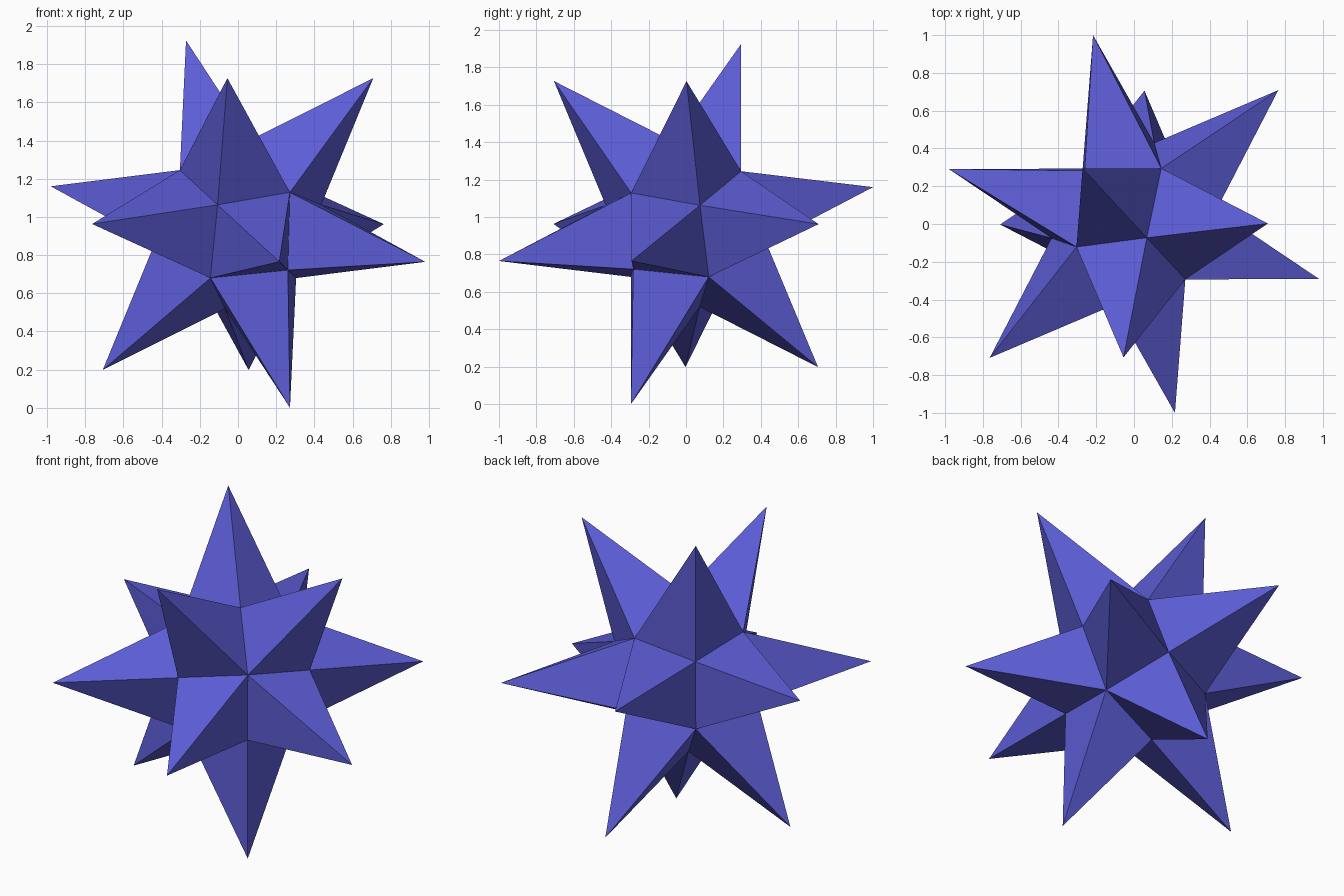
import bpy, bmesh
from itertools import product
from mathutils import Vector, Matrix

cube = bpy.data.objects.get("Cube")
if cube:
    bpy.data.objects.remove(cube, do_unlink=True)

TIP = 0.737     # each spike tip is (axis + axis) * TIP
OCT = 0.433     # valley points on the six main axes
DIAG = 0.262    # valley points on the eight diagonals

# Violet blue material
mat = bpy.data.materials.new("violet_blue")
mat.use_nodes = True
colour = (0.11, 0.11, 0.68, 1)
mat.diffuse_color = colour
mat.node_tree.nodes["Principled BSDF"].inputs["Base Color"].default_value = colour

# Tilted frame of the star
ax = Vector((0.335, 0.683, 0.655)).normalized()
ay = Vector((-0.703, -0.280, 0.655))
ay = (ay - ax * ay.dot(ax)).normalized()
frame = Matrix((ax, ay, ax.cross(ay))).transposed()

bm = bmesh.new()
points = {}


def point(co):
    """Shared vertex, so that neighbouring spikes join along the valleys."""
    key = tuple(round(c, 4) for c in co)
    if key not in points:
        points[key] = bm.verts.new(co)
    return points[key]


# Twelve four-sided spikes, one between each pair of neighbouring axes
for k in range(3):
    i, j = (k + 1) % 3, (k + 2) % 3
    for si, sj in product((1, -1), repeat=2):
        u, v, w = Vector(), Vector(), Vector()
        u[i], v[j], w[k] = si, sj, 1
        base = [u * OCT, (u + v + w) * DIAG, v * OCT, (u + v - w) * DIAG]
        tip = point((u + v) * TIP)
        ring = [point(co) for co in base]
        for n in range(4):
            bm.faces.new((tip, ring[n], ring[(n + 1) % 4]))

bmesh.ops.recalc_face_normals(bm, faces=bm.faces[:])

# Tilt the star and stand it on the ground
bm.transform(frame.to_4x4())
low = min(v.co.z for v in bm.verts)
bmesh.ops.translate(bm, verts=bm.verts[:], vec=(0, 0, -low))

mesh = bpy.data.meshes.new("spiked_star")
bm.to_mesh(mesh)
bm.free()
mesh.materials.append(mat)
star = bpy.data.objects.new("spiked_star", mesh)
bpy.context.collection.objects.link(star)
